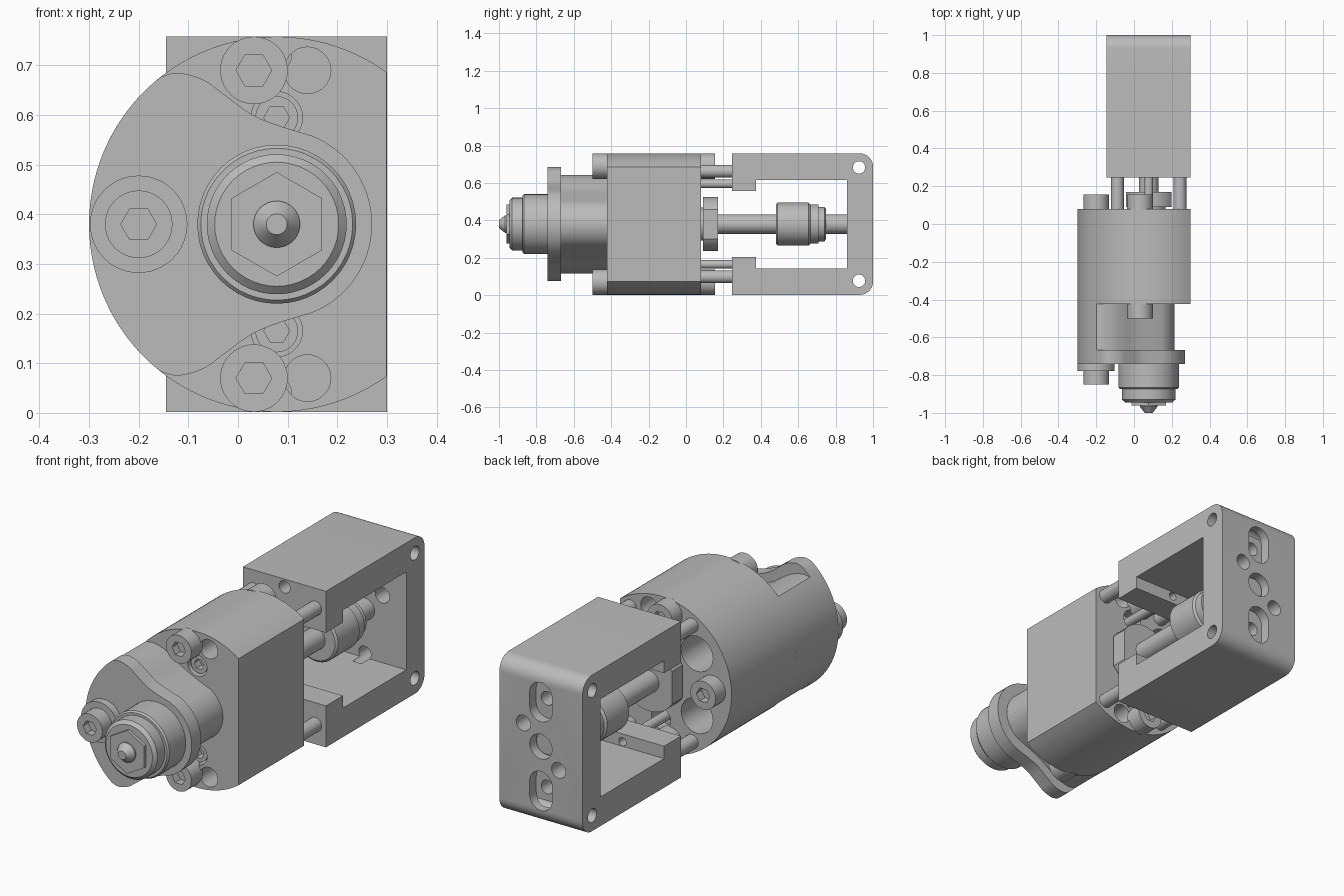
import bpy, bmesh
from math import sin, cos, pi, radians
from mathutils import Vector

old = bpy.data.objects.get("Cube")
if old:
    bpy.data.objects.remove(old, do_unlink=True)

metal = bpy.data.materials.new("grey metal")
metal.use_nodes = True
GREY = (0.5, 0.5, 0.5, 1)
metal.diffuse_color = GREY
metal.node_tree.nodes["Principled BSDF"].inputs["Base Color"].default_value = GREY

CX, CZ, R = 0.078, 0.38, 0.378      # main axis and body radius


def arc(x, z, r, a0, a1, n):
    return [(x + r * cos(radians(a0 + (a1 - a0) * i / n)),
             z + r * sin(radians(a0 + (a1 - a0) * i / n))) for i in range(n + 1)]


def circle(x, z, r, n=40, turn=0):
    return arc(x, z, r, turn, turn + 360, n)[:-1]


def make(name, bm):
    bmesh.ops.recalc_face_normals(bm, faces=bm.faces)
    mesh = bpy.data.meshes.new(name)
    bm.to_mesh(mesh)
    bm.free()
    mesh.materials.append(metal)
    ob = bpy.data.objects.new(name, mesh)
    bpy.context.collection.objects.link(ob)
    return ob


def prism(name, outline, lo, hi, axis="y"):
    """Extrude an outline along y (points are x, z) or x (points are y, z)."""
    bm = bmesh.new()
    put = (lambda p, w: (p[0], w, p[1])) if axis == "y" else (lambda p, w: (w, p[0], p[1]))
    face = bm.faces.new([bm.verts.new(put(p, lo)) for p in outline])
    new = bmesh.ops.extrude_face_region(bm, geom=[face])["geom"]
    step = Vector(put((0, 0), hi - lo))
    bmesh.ops.translate(bm, vec=step, verts=[v for v in new if isinstance(v, bmesh.types.BMVert)])
    return make(name, bm)


def turned(name, profile, x=CX, z=CZ, n=48):
    """Revolve (y, radius) steps about an axis parallel to y."""
    bm = bmesh.new()
    rings = [[bm.verts.new((px, y, pz)) for px, pz in circle(x, z, r, n)] for y, r in profile]
    for a, b in zip(rings, rings[1:]):
        for i in range(n):
            bm.faces.new((a[i], a[(i + 1) % n], b[(i + 1) % n], b[i]))
    bm.faces.new(rings[0])
    bm.faces.new(rings[-1])
    return make(name, bm)


def cut(ob, cutters):
    """Subtract the cutters, bake the result and remove them."""
    for c in cutters:
        m = ob.modifiers.new("cut", "BOOLEAN")
        m.operation, m.solver, m.object = "DIFFERENCE", "EXACT", c
    dg = bpy.context.evaluated_depsgraph_get()
    mesh = bpy.data.meshes.new_from_object(ob.evaluated_get(dg))
    ob.modifiers.clear()
    ob.data = mesh
    for c in cutters:
        bpy.data.objects.remove(c, do_unlink=True)


def hole(x, z, r, y0, y1):
    return prism("cutter", circle(x, z, r, 28), y0, y1)


def bolt(name, x, z, r, base, face, socket):
    """Cap screw head with a hexagonal socket in its outer face."""
    head = prism(name, circle(x, z, r), base, face)
    out = 0.01 if face > base else -0.01
    cut(head, [prism("cutter", circle(x, z, socket, 6), face - 4 * out, face + out)])


def smooth(pts, n=5):
    """Catmull-Rom curve through the points."""
    p = [Vector(q) for q in [pts[0]] + pts + [pts[-1]]]
    res = []
    for a, b, c, d in zip(p, p[1:], p[2:], p[3:]):
        for i in range(n):
            t = i / n
            res.append(tuple(0.5 * (2 * b + (c - a) * t + (2 * a - 5 * b + 4 * c - d) * t * t
                                    + (3 * b - a - 3 * c + d) * t ** 3)))
    return res + [pts[-1]]


def mirrored(upper):
    return upper + [(x, 2 * CZ - z) for x, z in reversed(upper[1:-1])]


# Body: a cylinder with one flat side
body = prism("body", arc(CX, CZ, R, 54.2, 305.8, 72), -0.423, 0.08)
cutters = []
for s in (1, -1):
    cutters += [hole(0.14, CZ + s * 0.31, 0.047, -0.5, 0.2),
                hole(CX, CZ + s * 0.215, 0.052, -0.5, -0.35),
                hole(CX, CZ + s * 0.215, 0.052, 0.02, 0.2),
                hole(-0.115, CZ + s * 0.15, 0.085, -0.15, 0.2)]
cut(body, cutters)

# Nose block and the wider flange in front of it
wave = [(0.07, 0.53), (0.0, 0.565), (-0.06, 0.605), (-0.11, 0.631), (-0.16, 0.643)]
prism("nose_block", mirrored(arc(CX, CZ, 0.137, 0, 60, 12)
      + smooth(wave) + arc(CX, CZ, R, 137, 180, 16)), -0.68, -0.42)
wave = [(0.09, 0.576), (0.03, 0.6), (-0.03, 0.643), (-0.07, 0.671), (-0.12, 0.685), (-0.155, 0.677)]
prism("nose_flange", mirrored(arc(CX, CZ, 0.192, 0, 68, 14)
      + smooth(wave) + arc(CX, CZ, R, 131, 180, 18)), -0.74, -0.668)

# Nozzle: stepped collar, hexagon and pointed tip
turned("nozzle_collar", [(-0.73, 0.16), (-0.865, 0.16), (-0.873, 0.153), (-0.873, 0.141),
                         (-0.93, 0.141), (-0.945, 0.125)])
prism("nozzle_hex", circle(CX, CZ, 0.105, 6, 30), -0.96, -0.94)
turned("nozzle_tip", [(-0.95, 0.047), (-0.967, 0.047), (-1.0, 0.021)], n=32)

# Cap screws at both ends
turned("side_washer", [(-0.73, 0.098), (-0.777, 0.098)], -0.2)
bolt("side_front_bolt", -0.2, CZ, 0.068, -0.77, -0.85, 0.036)
bolt("side_rear_bolt", -0.2, CZ, 0.068, 0.07, 0.155, 0.036)
for s, label in ((1, "upper"), (-1, "lower")):
    z = CZ + s * 0.31
    bolt(label + "_front_bolt", 0.032, z, 0.068, -0.41, -0.5, 0.036)
    bolt(label + "_rear_bolt", 0.032, z, 0.068, 0.07, 0.155, 0.036)
    z = CZ + s * 0.215
    bolt(label + "_inset_screw", CX, z, 0.043, -0.34, -0.41, 0.026)
    turned(label + "_thin_rod", [(0.0, 0.023), (0.26, 0.023)], CX, z, 24)
    for x, side in ((-0.088, "right"), (0.243, "left")):
        turned(f"{label}_{side}_guide_rod", [(0.07, 0.034), (0.26, 0.034)], x, CZ + s * 0.282, 28)

# Rear frame: a C-shaped bracket with lips and rounded back corners
half = [(0.86, CZ), (0.86, 0.617), (0.375, 0.617), (0.375, 0.557), (0.245, 0.557),
        (0.245, 0.758)] + arc(0.93, 0.688, 0.07, 90, 0, 10)
frame = prism("rear_frame", half + [(y, 2 * CZ - z) for y, z in reversed(half[1:])],
              -0.145, 0.3, "x")
slot = lambda z: arc(CX, z + 0.035, 0.06, 0, 180, 14) + arc(CX, z - 0.035, 0.06, 180, 360, 14)
cutters = [hole(CX, CZ, 0.06, 0.95, 1.1),
           hole(0.172, CZ + 0.09, 0.038, 0.8, 1.1),
           hole(-0.017, CZ - 0.09, 0.038, 0.8, 1.1)]
for s in (1, -1):
    cutters += [prism("cutter", slot(CZ + s * 0.215), 0.95, 1.1),
                hole(CX, CZ + s * 0.215, 0.033, 0.8, 0.97),
                hole(CX, CZ + s * 0.215, 0.02, 0.3, 0.5),
                hole(CX, CZ + s * 0.34, 0.03, 0.2, 0.32),
                prism("cutter", circle(0.925, CZ + s * 0.303, 0.033, 28), -0.3, 0.5, "x")]
cut(frame, cutters)

# Drive shaft, its clamp plate and the stepped coupling
turned("drive_shaft", [(0.07, 0.052), (0.96, 0.052)])
turned("shaft_boss", [(0.07, 0.088), (0.1, 0.088)])
prism("clamp_plate", arc(CX, CZ, 0.145, 33, 147, 24) + arc(CX, CZ, 0.145, 213, 327, 24),
      0.09, 0.17)
turned("coupling", [(0.482, 0.105), (0.49, 0.115), (0.655, 0.115), (0.665, 0.105),
                    (0.708, 0.105), (0.708, 0.092), (0.74, 0.092), (0.748, 0.082)])

# Smooth round walls, keep hard edges
bpy.ops.object.select_all(action="DESELECT")
for ob in bpy.context.collection.objects:
    if ob.type == "MESH" and metal.name in ob.data.materials:
        ob.select_set(True)
        bpy.context.view_layer.objects.active = ob
bpy.ops.object.shade_smooth_by_angle(angle=radians(28))
